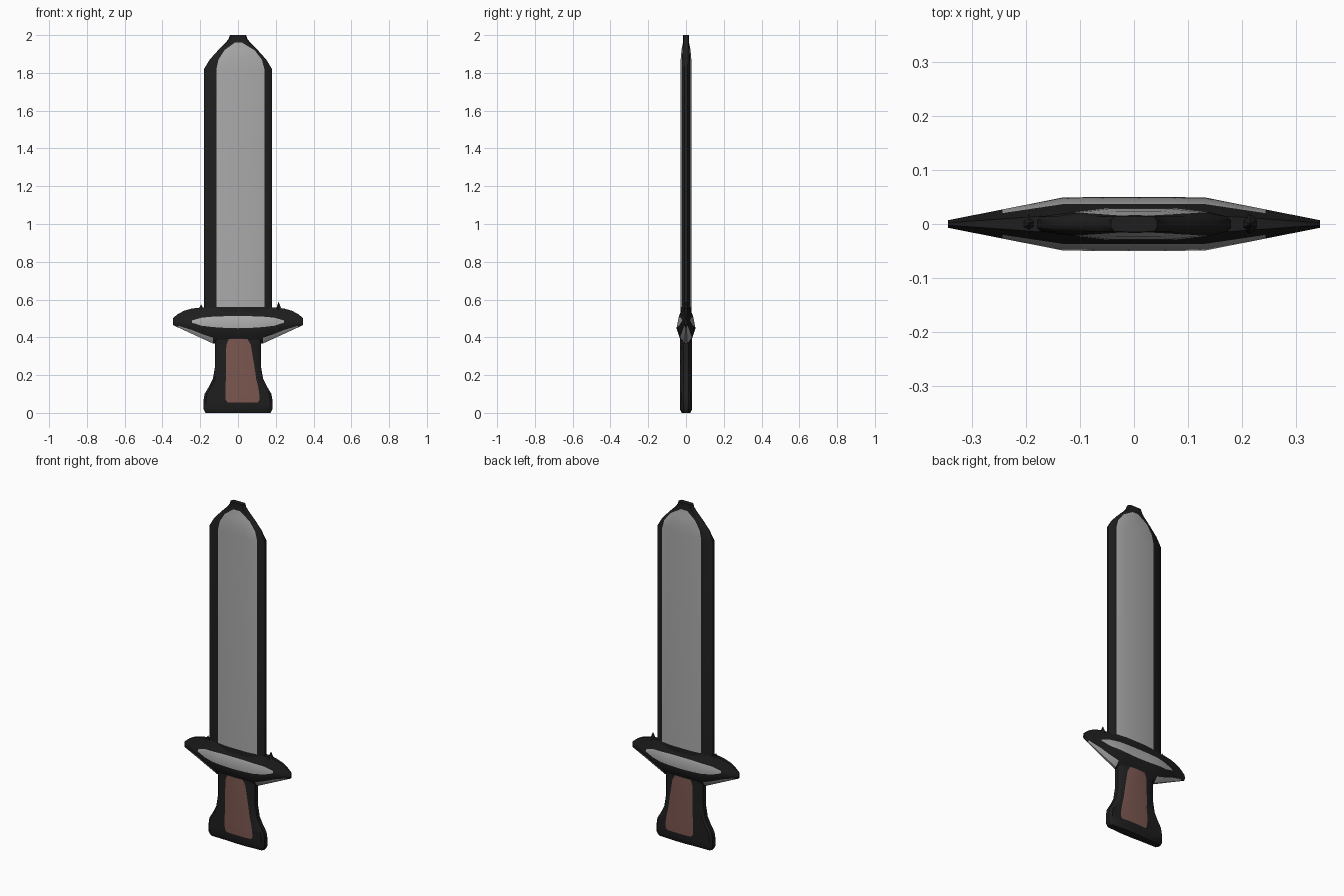
import bpy, bmesh, math

cube = bpy.data.objects.get("Cube")
if cube:
    bpy.data.objects.remove(cube)


def material(name, red, green, blue):
    colour = (red, green, blue, 1)
    mat = bpy.data.materials.new(name)
    mat.use_nodes = True
    mat.diffuse_color = colour
    mat.node_tree.nodes["Principled BSDF"].inputs["Base Color"].default_value = colour
    return mat


BLACK = material("black_trim", 0.013, 0.013, 0.013)
STEEL = material("grey_steel", 0.4, 0.4, 0.4)
BROWN = material("brown_grip", 0.2, 0.095, 0.08)


def loft(name, front_sections, accent, is_accent):
    """Skin front half-sections mirrored to the back; is_accent(strip, centre) colours faces."""
    bm = bmesh.new()
    rings = []
    for front in front_sections:
        back = [(x, -y, z) for x, y, z in reversed(front)]
        rings.append([bm.verts.new(point) for point in front + back])
    count = len(rings[0])
    for lower, upper in zip(rings, rings[1:]):
        for j in range(count):
            k = (j + 1) % count
            face = bm.faces.new((lower[j], lower[k], upper[k], upper[j]))
            strip = min(j, count - 2 - j)
            face.material_index = int(is_accent(strip, face.calc_center_median()))
    bm.faces.new(rings[0])
    bm.faces.new(rings[-1])
    bmesh.ops.recalc_face_normals(bm, faces=bm.faces)
    mesh = bpy.data.meshes.new(name)
    bm.to_mesh(mesh)
    bm.free()
    mesh.materials.append(BLACK)
    mesh.materials.append(accent)
    obj = bpy.data.objects.new(name, mesh)
    bpy.context.collection.objects.link(obj)
    bpy.ops.object.select_all(action="DESELECT")
    obj.select_set(True)
    bpy.context.view_layer.objects.active = obj
    bpy.ops.object.shade_smooth_by_angle(angle=math.radians(40))


def panel_section(z, half, panel, shift, edge, middle):
    """Upright section: thin rounded edges and a raised panel centred on shift."""
    rim = (edge + middle) / 2
    bevel = half - edge / 2
    return [(-half, -edge / 2, z), (-bevel, -edge, z),
            (shift - panel, -rim, z), (shift - panel / 2, -middle, z),
            (shift + panel / 2, -middle, z), (shift + panel, -rim, z),
            (bevel, -edge, z), (half, -edge / 2, z)]


# Blade: height, half width, half panel width; the panel thins with its width
def blade_section(z, half, panel):
    return panel_section(z, half, panel, panel / 10, 0.014, 0.014 + panel / 8)


blade_rows = [(0.5, 0.18, 0.127), (0.56, 0.18, 0.127), (1.82, 0.18, 0.127),
              (1.87, 0.15, 0.115), (1.92, 0.105, 0.08), (1.96, 0.065, 0.02),
              (1.98, 0.05, 0.01), (2, 0.043, 0.01)]
loft("blade", [blade_section(*row) for row in blade_rows], STEEL,
     lambda strip, centre: strip in (2, 3, 4) and 0.56 < centre.z < 1.96)


# Grip with a flared foot: the panel leans to the left towards the foot
def grip_section(z, half, panel):
    depth = min(1, 0.7 + 15 * z)
    lean = 0.03 * (1 - z / 0.4)
    return panel_section(z, half, panel, lean, 0.025 * depth, 0.033 * depth)


grip_rows = [(0, 0.173, 0.08), (0.02, 0.183, 0.08), (0.055, 0.183, 0.08),
             (0.07, 0.182, 0.09), (0.1, 0.177, 0.09), (0.14, 0.153, 0.087),
             (0.18, 0.133, 0.08), (0.25, 0.121, 0.075), (0.36, 0.121, 0.065),
             (0.39, 0.126, 0.05), (0.45, 0.13, 0.05)]
loft("grip", [grip_section(*row) for row in grip_rows], BROWN,
     lambda strip, centre: strip in (2, 3, 4) and 0.055 < centre.z < 0.39)

# Guard: a pointed lens, flat on top and sloping up to its tips underneath
REACH = 0.345
STEPS = 8
STRIPE = 0.24


def guard_section(step):
    x = REACH * math.sin(math.pi / 2 * step / STEPS)
    out = abs(x) / REACH
    taper = max(0, (out - 0.37) / (1 - 0.37))
    top = 0.56 - 0.06 * out ** 6
    low = 0.365 + 0.1 * taper
    depth = 0.05 - 0.043 * taper
    stripe = 0.006 + 0.026 * math.sqrt(max(0, 1 - (x / STRIPE) ** 2))
    middle = 0.48 + 0.005 * out
    lip = low + (middle - stripe - low) * 0.35
    return [(x, -depth * 0.35, top), (x, -depth * 0.75, middle + stripe),
            (x, -depth, middle - stripe), (x, -depth * 0.65, lip),
            (x, -depth * 0.15, low)]


def guard_accent(strip, centre):
    out = abs(centre.x)
    front_stripe = strip == 1 and out < STRIPE
    underside = strip >= 3 and 0.14 < out < 0.32
    return front_stripe or underside


loft("guard", [guard_section(step) for step in range(-STEPS, STEPS + 1)],
     STEEL, guard_accent)

# Small spurs beside the blade root
for side, x, height in (("right", -0.195, 0.03), ("left", 0.215, 0.045)):
    bpy.ops.mesh.primitive_cone_add(vertices=6, radius1=0.018, depth=height,
                                    location=(x, 0, 0.545 + height / 2))
    spur = bpy.context.object
    spur.name = side + "_spur"
    spur.data.materials.append(BLACK)
